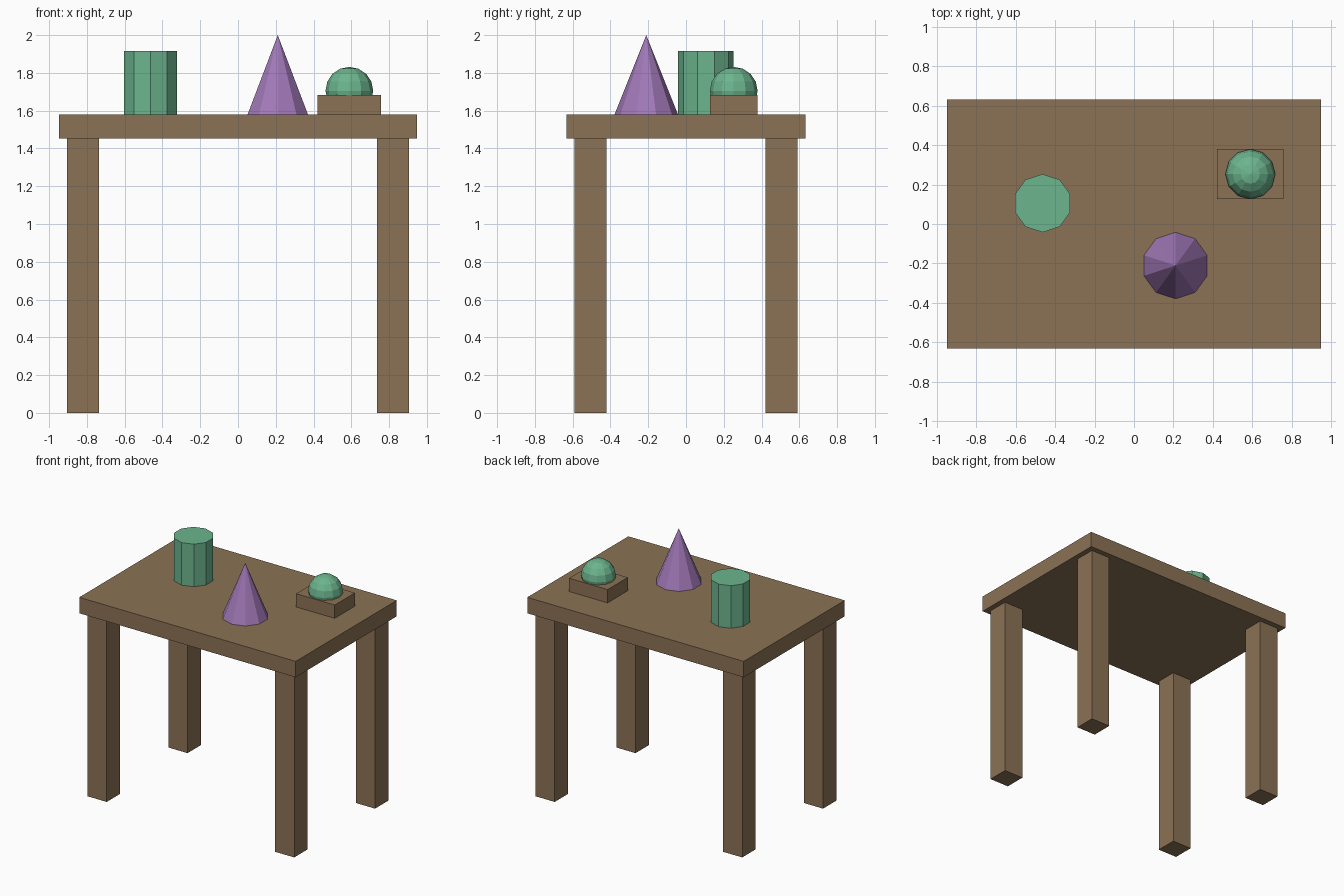
import bpy
from mathutils import Matrix

cube = bpy.data.objects.get("Cube")
if cube:
    bpy.data.objects.remove(cube, do_unlink=True)


def material(name, rgb):
    m = bpy.data.materials.new(name)
    m.use_nodes = True
    color = (*rgb, 1)
    m.diffuse_color = color
    m.node_tree.nodes["Principled BSDF"].inputs["Base Color"].default_value = color
    return m


wood = material("wood brown", (0.26, 0.17, 0.09))
green = material("soft green", (0.15, 0.46, 0.27))
purple = material("soft purple", (0.36, 0.19, 0.48))

U = 2 / 9.5  # design unit: the whole model is 9.5 units tall


def finish(name, mat):
    ob = bpy.context.object
    ob.name = ob.data.name = name
    ob.data.materials.append(mat)
    # bake the scale so every part keeps clean transforms
    ob.data.transform(Matrix.Diagonal((*ob.scale, 1)))
    ob.scale = (1, 1, 1)
    return ob


def at(x, y, z):
    return (x * U, y * U, z * U)


def box(name, center, size, mat):
    bpy.ops.mesh.primitive_cube_add(size=U, location=at(*center))
    bpy.context.object.scale = size
    return finish(name, mat)


# Table top and four legs
box("table_top", (0, 0, 7.2), (9, 6, 0.6), wood)
for sx, side in ((1, "left"), (-1, "right")):
    for sy, end in ((-1, "front"), (1, "back")):
        box(f"{end}_{side}_leg", (3.9 * sx, 2.4 * sy, 3.45), (0.8, 0.8, 6.9), wood)

# Ten-sided cylinder
bpy.ops.mesh.primitive_cylinder_add(vertices=10, radius=0.7 * U, depth=1.6 * U,
                                    location=at(-2.2, 0.5, 8.3))
finish("cylinder_block", green)

# Ten-sided cone
bpy.ops.mesh.primitive_cone_add(vertices=10, radius1=0.8 * U, depth=2 * U,
                                location=at(1, -1, 8.5))
finish("cone_block", purple)

# Faceted ball sunk into a low wooden block
box("ball_stand", (2.8, 1.2, 7.75), (1.6, 1.2, 0.5), wood)
bpy.ops.mesh.primitive_uv_sphere_add(segments=12, ring_count=8, radius=0.6 * U,
                                     location=at(2.8, 1.2, 8.1))
finish("ball", green)
